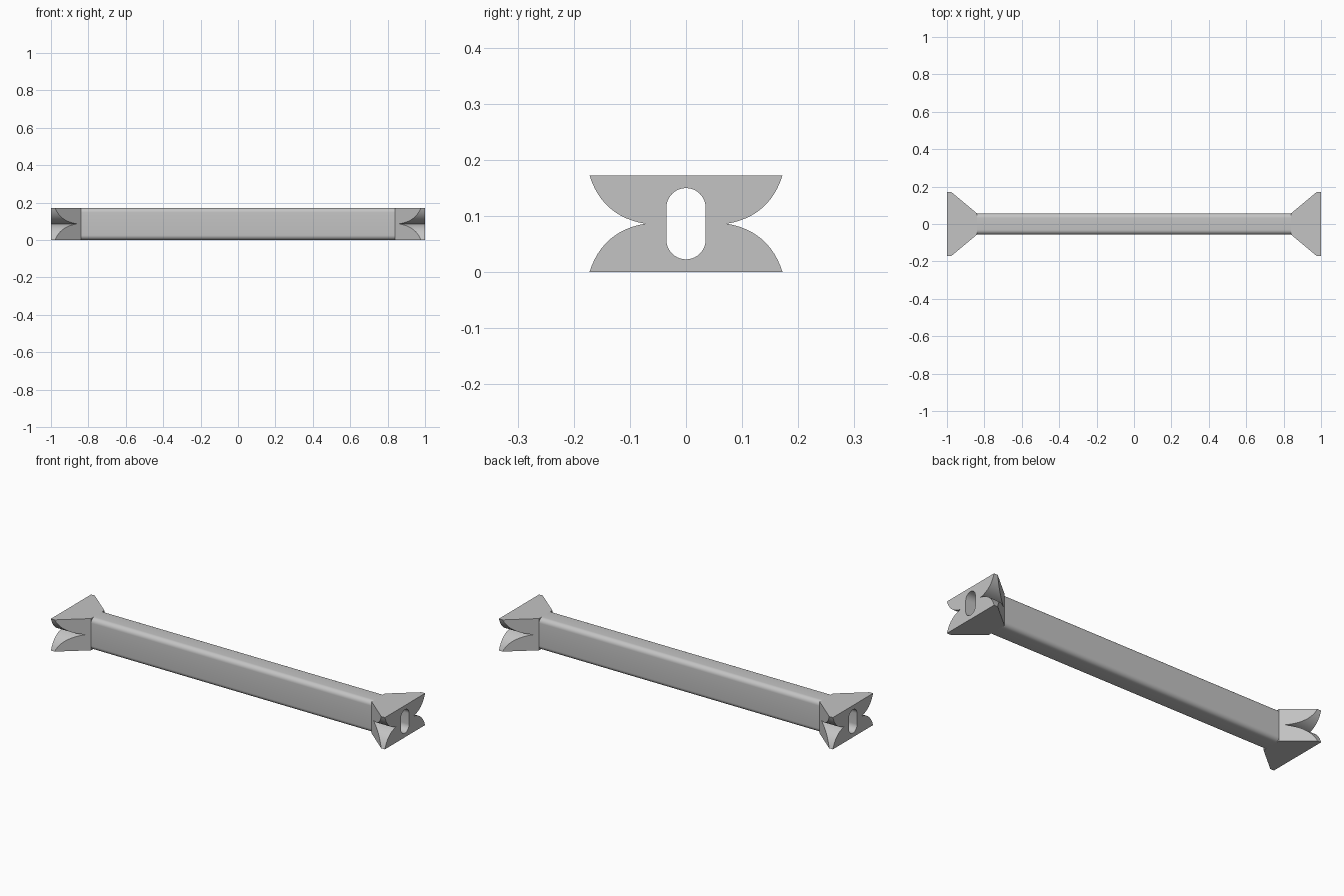
import bpy, bmesh, math
from mathutils import Vector

if "Cube" in bpy.data.objects:
    bpy.data.objects.remove(bpy.data.objects["Cube"], do_unlink=True)

HALF, NECK, LIP = 1.0, 0.84, 0.978      # positions along the bar
HEIGHT, BAR_Y, TIP_Y = 0.172, 0.057, 0.172
MID = HEIGHT / 2

grey = bpy.data.materials.new("neutral grey")
grey.use_nodes = True
colour = (0.55, 0.55, 0.55, 1)
grey.diffuse_color = colour
grey.node_tree.nodes["Principled BSDF"].inputs["Base Color"].default_value = colour


def rounded_rect(half_y, half_z, r, steps):
    """Outline in the y-z plane, centred at mid height."""
    pts = []
    for q, (sy, sz) in enumerate([(1, 1), (-1, 1), (-1, -1), (1, -1)]):
        for i in range(steps + 1):
            a = math.pi / 2 * (q + i / steps)
            p = (sy * (half_y - r) + r * math.cos(a),
                 MID + sz * (half_z - r) + r * math.sin(a))
            if not pts or math.dist(p, pts[-1]) > 1e-5:
                pts.append(p)
    if math.dist(pts[0], pts[-1]) < 1e-5:
        pts.pop()
    return pts


def prism(outline, x0, x1):
    bm = bmesh.new()
    face = bm.faces.new([bm.verts.new((x0, y, z)) for y, z in outline])
    top = bmesh.ops.extrude_face_region(bm, geom=[face])["geom"]
    verts = [v for v in top if isinstance(v, bmesh.types.BMVert)]
    bmesh.ops.translate(bm, verts=verts, vec=(x1 - x0, 0, 0))
    bmesh.ops.recalc_face_normals(bm, faces=bm.faces)
    return bm


def make_object(name, bm):
    mesh = bpy.data.meshes.new(name)
    bmesh.ops.recalc_face_normals(bm, faces=bm.faces)
    bm.to_mesh(mesh)
    bm.free()
    mesh.materials.append(grey)
    obj = bpy.data.objects.new(name, mesh)
    bpy.context.collection.objects.link(obj)
    return obj


# Slot running the full length
slot = make_object("slot_cutter", prism(rounded_rect(0.035, 0.0635, 0.035, 10), -1.1, 1.1))
slot.hide_render = True

# Long bar with rounded edges
parts = [make_object("bar", prism(rounded_rect(BAR_Y, MID, 0.025, 8), -NECK, NECK))]

# Flared end profile: two lobes each side around a pointed groove
notch_y, bulge, steps = 0.073, 0.02, 12
start, end = Vector((notch_y, MID)), Vector((TIP_Y, HEIGHT))
chord = end - start
normal = Vector((chord.y, -chord.x)).normalized()
curve = []
for i in range(steps + 1):
    t = i / steps
    p = start + chord * t + normal * bulge * 4 * t * (1 - t)
    curve.append((p.x, p.y))
lower = [(y, HEIGHT - z) for y, z in reversed(curve[1:])]
right_side = lower + curve
bowtie = right_side + [(-y, z) for y, z in reversed(right_side)]

for side, name in ((1, "left_flare"), (-1, "right_flare")):
    bm = prism(bowtie, side * NECK, side * HALF)
    # Slanted cuts taper the flare down to the bar
    for s in (1, -1):
        cut_normal = Vector((-side * (TIP_Y - BAR_Y), s * (LIP - NECK), 0)).normalized()
        cut = bmesh.ops.bisect_plane(
            bm, geom=bm.verts[:] + bm.edges[:] + bm.faces[:], dist=1e-6,
            plane_co=(side * NECK, s * BAR_Y, 0), plane_no=cut_normal, clear_outer=True)
        rim = [e for e in cut["geom_cut"] if isinstance(e, bmesh.types.BMEdge)]
        bmesh.ops.holes_fill(bm, edges=rim, sides=0)
    parts.append(make_object(name, bm))

# Cut the slot, then smooth the curved faces
for obj in parts:
    mod = obj.modifiers.new("slot", "BOOLEAN")
    mod.operation, mod.solver, mod.object = "DIFFERENCE", "EXACT", slot
    bpy.ops.object.select_all(action="DESELECT")
    obj.select_set(True)
    bpy.context.view_layer.objects.active = obj
    bpy.ops.object.modifier_apply(modifier=mod.name)
    bpy.ops.object.shade_smooth_by_angle(angle=math.radians(30))
bpy.data.objects.remove(slot, do_unlink=True)
